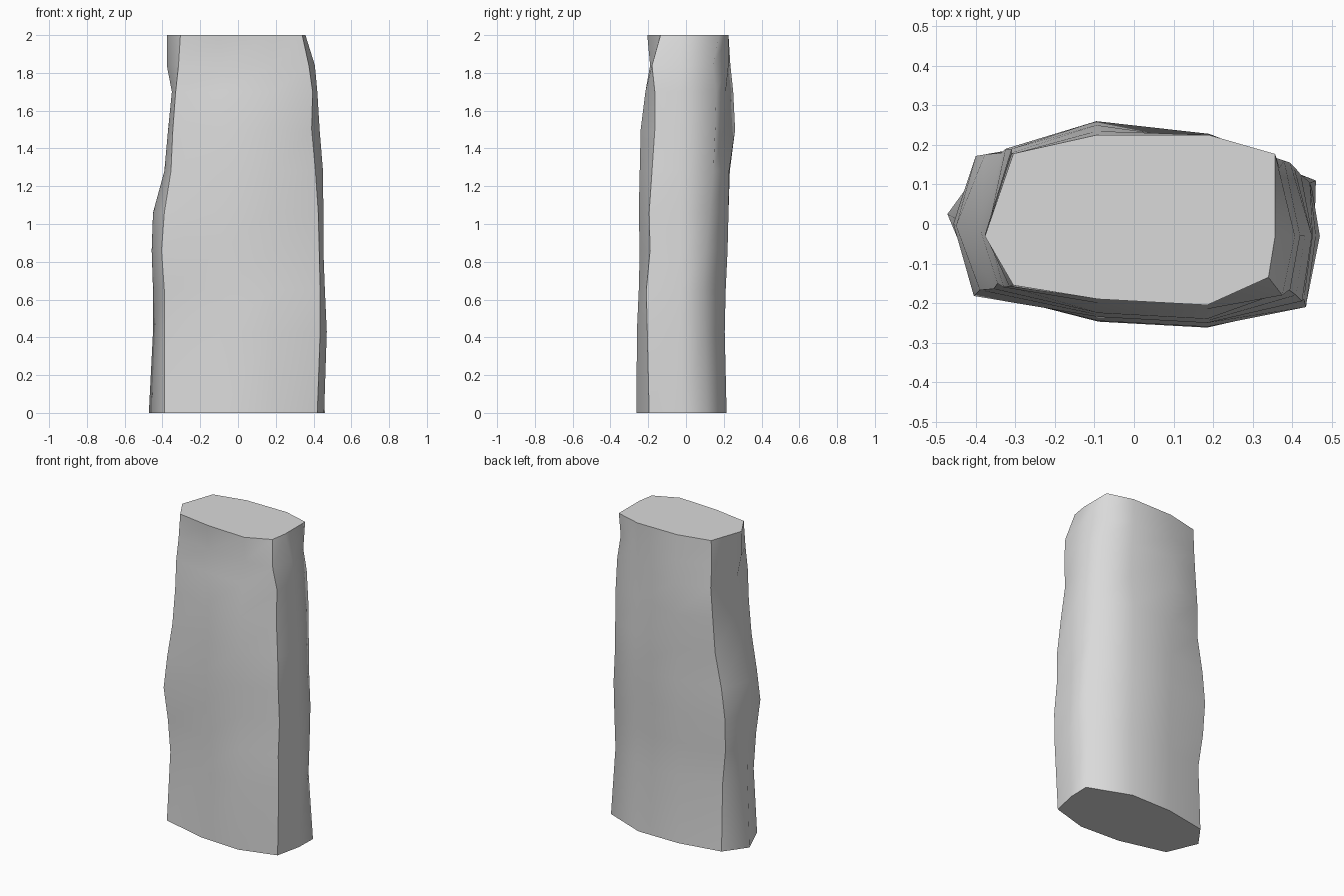
import bpy
import bmesh
from mathutils import Vector

cube = bpy.data.objects.get("Cube")
if cube:
    bpy.data.objects.remove(cube, do_unlink=True)

# Weathered stone colour
stone = bpy.data.materials.new("grey_stone")
stone.use_nodes = True
GREY = (0.7, 0.7, 0.7, 1.0)
stone.diffuse_color = GREY
stone.node_tree.nodes["Principled BSDF"].inputs["Base Color"].default_value = GREY

# Height, left edge, right edge, front depth, back depth, then the
# front left, front right, back right and back left corners
LEVELS = [
    (0.00, -.472, .456, -.262, .215, (-.39, -.17), (.42, -.195), (.46, .11), (-.37, .165)),
    (0.43, -.45, .47, -.26, .205, (-.39, -.135), (.435, -.205), (.435, .1), (-.367, .15)),
    (0.65, -.45, .46, -.25, .21, (-.39, -.16), (.435, -.21), (.45, .09), (-.394, .16)),
    (0.86, -.457, .452, -.245, .22, (-.405, -.182), (.43, -.19), (.445, .105), (-.4, .172)),
    (1.06, -.45, .452, -.25, .225, (-.39, -.167), (.425, -.195), (.422, .125), (-.377, .176)),
    (1.28, -.39, .45, -.245, .232, (-.355, -.164), (.41, -.18), (.405, .145), (-.335, .18)),
    (1.50, -.37, .432, -.24, .26, (-.345, -.15), (.39, -.165), (.395, .155), (-.325, .19)),
    (1.70, -.35, .42, -.215, .25, (-.33, -.16), (.395, -.165), (.38, .16), (-.31, .19)),
    (1.84, -.377, .407, -.19, .235, (-.315, -.158), (.375, -.18), (.368, .142), (-.31, .18)),
    (2.00, -.377, .357, -.205, .225, (-.305, -.155), (.34, -.135), (.357, .177), (-.305, .178)),
]


def ring(level):
    """Ten corners of one horizontal slice, counter-clockwise from the right."""
    z, left, right, front, back, front_left, front_right, back_right, back_left = level
    outline = [
        (right, -.03),
        back_right,
        (.19, min(back, .46 - back)),
        (-.095, back),
        back_left,
        (left, .025 - .028 * z),
        front_left,
        (-.09, front + .015),
        (.185, front),
        front_right,
    ]
    return [Vector((x, y, z)) for x, y in outline]


# Standing slab lofted through the slices, with flat ends
bm = bmesh.new()
rings = [[bm.verts.new(p) for p in ring(level)] for level in LEVELS]
for low, high in zip(rings, rings[1:]):
    for i in range(len(low)):
        j = (i + 1) % len(low)
        bm.faces.new((low[i], low[j], high[j], high[i])).smooth = True
bm.faces.new(rings[0][::-1])
bm.faces.new(rings[-1])

# Crisp corner ridges and cap rims, smooth weathered sides
BACK_LEFT, FRONT_LEFT, FRONT_RIGHT = 4, 6, 9
for ridge in (BACK_LEFT, FRONT_LEFT, FRONT_RIGHT):
    for low, high in zip(rings, rings[1:]):
        bm.edges.get((low[ridge], high[ridge])).smooth = False
for cap in (rings[0], rings[-1]):
    for a, b in zip(cap, cap[1:] + cap[:1]):
        bm.edges.get((a, b)).smooth = False

mesh = bpy.data.meshes.new("standing_stone")
bm.to_mesh(mesh)
bm.free()
mesh.materials.append(stone)
slab = bpy.data.objects.new("standing_stone", mesh)
bpy.context.collection.objects.link(slab)
